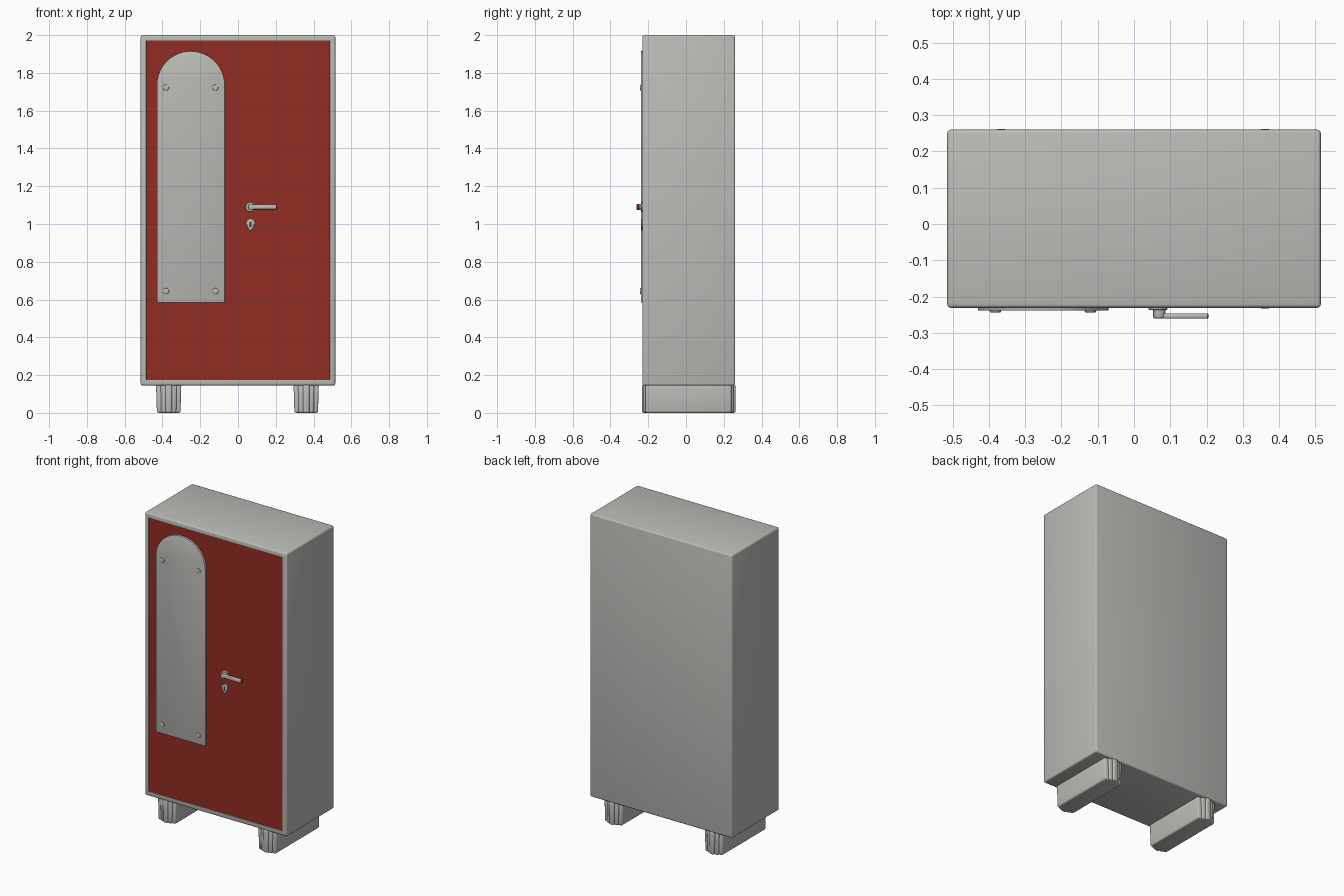
import bpy, bmesh, math
from mathutils import Matrix, Vector

if "Cube" in bpy.data.objects:
    bpy.data.objects.remove(bpy.data.objects["Cube"])


def material(name, rgb):
    m = bpy.data.materials.new(name)
    m.diffuse_color = (*rgb, 1)
    m.use_nodes = True
    m.node_tree.nodes["Principled BSDF"].inputs["Base Color"].default_value = m.diffuse_color
    return m


GREY = material("grey_paint", (0.50, 0.50, 0.48))
RED = material("red_paint", (0.29, 0.026, 0.016))
DARK = material("dark_keyhole", (0.03, 0.03, 0.03))


def finish(name, bm, *mats):
    bmesh.ops.recalc_face_normals(bm, faces=bm.faces)
    me = bpy.data.meshes.new(name)
    bm.to_mesh(me)
    bm.free()
    ob = bpy.data.objects.new(name, me)
    bpy.context.collection.objects.link(ob)
    for m in mats:
        me.materials.append(m)
    bpy.ops.object.select_all(action='DESELECT')
    bpy.context.view_layer.objects.active = ob
    ob.select_set(True)
    bpy.ops.object.shade_smooth_by_angle(angle=math.radians(35))
    return ob


def add_box(bm, lo, hi, bevel=0.0, taper=1.0, segments=3):
    """Box between two corners; taper narrows the bottom in x."""
    lo, hi = Vector(lo), Vector(hi)
    c, s = (lo + hi) / 2, hi - lo
    tmp = bmesh.new()
    bmesh.ops.create_cube(tmp, size=1)
    for v in tmp.verts:
        k = taper if v.co.z < 0 else 1
        v.co = Vector((v.co.x * s.x * k, v.co.y * s.y, v.co.z * s.z)) + c
    if bevel:
        bmesh.ops.bevel(tmp, geom=tmp.edges[:], offset=bevel, segments=segments,
                        profile=0.5, affect='EDGES')
    me = bpy.data.meshes.new("tmp")
    tmp.to_mesh(me)
    tmp.free()
    bm.from_mesh(me)
    bpy.data.meshes.remove(me)


def plate(name, outline, y0, y1, mat, bevel=0.0):
    """Extrude an (x, z) outline from y0 (back) to y1 (front)."""
    bm = bmesh.new()
    back = bm.faces.new([bm.verts.new((x, y0, z)) for x, z in outline])
    ext = bmesh.ops.extrude_face_region(bm, geom=[back])["geom"]
    front = [v for v in ext if isinstance(v, bmesh.types.BMVert)]
    for v in front:
        v.co.y = y1
    if bevel:
        edges = [e for e in bm.edges if all(abs(v.co.y - y1) < 1e-6 for v in e.verts)]
        bmesh.ops.bevel(bm, geom=edges, offset=bevel, segments=2, profile=0.5, affect='EDGES')
    return finish(name, bm, mat)


def arc(cx, cz, r, a0, a1, n):
    return [(cx + r * math.cos(math.radians(a0 + (a1 - a0) * i / n)),
             cz + r * math.sin(math.radians(a0 + (a1 - a0) * i / n))) for i in range(n + 1)]


def disc(name, x, z, r, y0, y1, mat, bevel):
    return plate(name, arc(x, z, r, 0, 352.5, 23), y0, y1, mat, bevel)


FRONT, BACK = -0.231, 0.26
PANEL = FRONT + 0.005

# Cabinet with a shallow recessed red front
bm = bmesh.new()
add_box(bm, (-0.515, FRONT, 0.145), (0.515, BACK, 2.0), bevel=0.01)
bm.faces.ensure_lookup_table()
face = min(bm.faces, key=lambda f: f.calc_center_median().y - f.calc_area())
face = max((f for f in bm.faces if f.normal.y < -0.99), key=lambda f: f.calc_area())
bmesh.ops.inset_region(bm, faces=[face], thickness=0.027)
bmesh.ops.inset_region(bm, faces=[face], thickness=0.001, depth=-0.005)
face.material_index = 1
finish("cabinet", bm, GREY, RED)

# Ribbed runner feet, stepped at both ends
for side, x in (("left", -0.367), ("right", 0.361)):
    bm = bmesh.new()
    for half, y0, y1 in ((0.067, -0.215, 0.240), (0.043, -0.224, 0.251), (0.018, -0.233, 0.262)):
        add_box(bm, (x - half, y0, 0.0), (x + half, y1, 0.15), bevel=0.010, taper=0.93)
    finish(side + "_foot", bm, GREY)

# Arched mirror plate and its screws
outline = [(-0.43, 0.585), (-0.07, 0.585)] + arc(-0.25, 1.735, 0.18, 0, 180, 40)
plate("mirror_plate", outline, PANEL + 0.002, -0.239, GREY, 0.002)
for i, (x, z) in enumerate([(x, z) for x in (-0.382, -0.12) for z in (0.645, 1.722)]):
    disc(f"mirror_screw_{i + 1}", x, z, 0.016, -0.237, -0.244, GREY, 0.004)

# Lever handle: rose, spindle, lever, red end cap
disc("handle_rose", 0.066, 1.09, 0.026, PANEL + 0.002, -0.237, GREY, 0.003)
disc("handle_spindle", 0.07, 1.09, 0.017, -0.235, -0.261, GREY, 0.005)
bm = bmesh.new()
add_box(bm, (0.068, -0.261, 1.078), (0.206, -0.246, 1.103), bevel=0.005)
for f in bm.faces:
    f.material_index = int(f.calc_center_median().x > 0.2)
finish("handle_lever", bm, GREY, RED)

# Lock escutcheon with keyhole
lock = arc(0.066, 1.005, 0.022, -30, 210, 20) + [(0.056, 0.972), (0.066, 0.964), (0.076, 0.972)]
plate("lock_plate", lock, PANEL + 0.002, -0.235, GREY, 0.002)
plate("keyhole", arc(0.066, 1.007, 0.006, -50, 230, 12) + [(0.061, 0.985), (0.071, 0.985)],
      -0.234, -0.2355, DARK)
